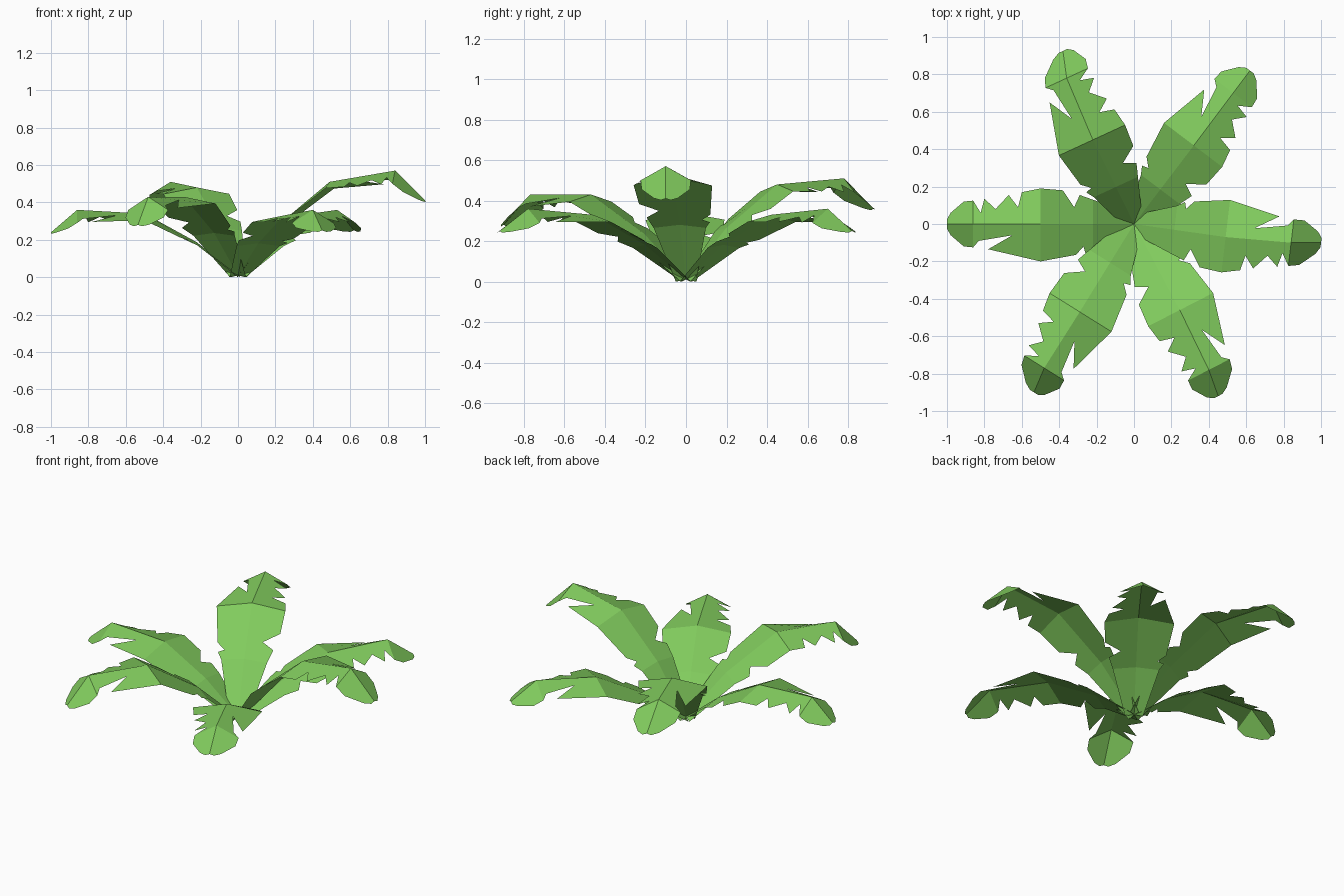
import bpy
from mathutils import Vector

if "Cube" in bpy.data.objects:
    bpy.data.objects.remove(bpy.data.objects["Cube"])

mat = bpy.data.materials.new("leaf_green")
mat.diffuse_color = (0.22, 0.6, 0.11, 1)
mat.use_nodes = True
mat.node_tree.nodes["Principled BSDF"].inputs["Base Color"].default_value = mat.diffuse_color

# Stations along the leaf: base, three cross folds, tip
STATIONS = [0, 0.22, 0.5, 0.86, 1.0]
HALF = [0.05, 0.13, 0.195, 0.125, 0.10]     # half width at each station
DROP = [0.01, 0.015, 0.035, 0.07, 0.03]     # how far the edges hang below the midrib

# Torn outline of each half (distance along, distance from midrib), one row per segment
LEFT = [
    [(0, 0.05), (0.22, 0.13)],
    [(0.22, 0.13), (0.26, 0.155), (0.27, 0.12), (0.31, 0.165), (0.5, 0.2)],
    [(0.5, 0.2), (0.78, 0.135), (0.65, 0.06), (0.83, 0.09), (0.86, 0.125)],
    [(0.86, 0.125), (0.91, 0.12), (0.98, 0.06), (1.0, 0.025)],
]
RIGHT = [
    [(0, 0.05), (0.22, 0.13)],
    [(0.22, 0.13), (0.29, 0.155), (0.32, 0.09), (0.38, 0.18), (0.5, 0.19)],
    [(0.5, 0.19), (0.6, 0.17), (0.62, 0.09), (0.67, 0.155), (0.74, 0.08),
     (0.8, 0.135), (0.82, 0.06), (0.86, 0.125)],
    [(0.86, 0.125), (0.91, 0.12), (0.98, 0.06), (1.0, 0.025)],
]

# Midrib of each leaf: second fold, third fold, tip
LEAVES = {
    "leaf_right": [(0.49, -0.07, 0.51), (0.84, -0.10, 0.57), (1.0, -0.10, 0.41)],
    "leaf_back_right": [(0.32, 0.42, 0.33), (0.53, 0.70, 0.36), (0.62, 0.82, 0.25)],
    "leaf_back_left": [(-0.22, 0.45, 0.48), (-0.36, 0.78, 0.51), (-0.38, 0.925, 0.36)],
    "leaf_left": [(-0.50, 0, 0.34), (-0.86, 0, 0.36), (-1.0, 0, 0.24)],
    "leaf_front_left": [(-0.29, -0.47, 0.43), (-0.48, -0.77, 0.43), (-0.535, -0.90, 0.28)],
    "leaf_front_right": [(0.245, -0.46, 0.33), (0.40, -0.78, 0.36), (0.45, -0.92, 0.25)],
}


def make_leaf(name, folds):
    f2, f3, tip = [Vector(p) for p in folds]
    f1 = Vector((f2.x * 0.44, f2.y * 0.44, f2.z * 0.55))
    mids = [Vector((0, 0, 0.01)), f1, f2, f3, tip]
    out = Vector((f3.x, f3.y, 0)).normalized()
    left = Vector((-out.y, out.x, 0))
    verts, faces, index = [], [], {}

    def vert(p):
        key = tuple(round(c, 5) for c in p)
        if key not in index:
            index[key] = len(verts)
            verts.append(key)
        return index[key]

    for side, outline in ((1, LEFT), (-1, RIGHT)):
        for i, row in enumerate(outline):
            a, b = STATIONS[i], STATIONS[i + 1]
            ring = [vert(mids[i + 1]), vert(mids[i])]
            for u, w in row:
                k = (u - a) / (b - a)
                hw = HALF[i] + (HALF[i + 1] - HALF[i]) * k
                drop = DROP[i] + (DROP[i + 1] - DROP[i]) * k
                p = mids[i].lerp(mids[i + 1], k) + left * (side * w)
                p.z -= drop * w / hw
                p.z = max(p.z, 0)
                ring.append(vert(p))
            # keep the upper side facing up on both halves
            faces.append(ring[::-1] if side > 0 else ring)

    mesh = bpy.data.meshes.new(name)
    mesh.from_pydata(verts, [], faces)
    mesh.materials.append(mat)
    mesh.update()
    bpy.context.collection.objects.link(bpy.data.objects.new(name, mesh))


for leaf_name, leaf_folds in LEAVES.items():
    make_leaf(leaf_name, leaf_folds)
